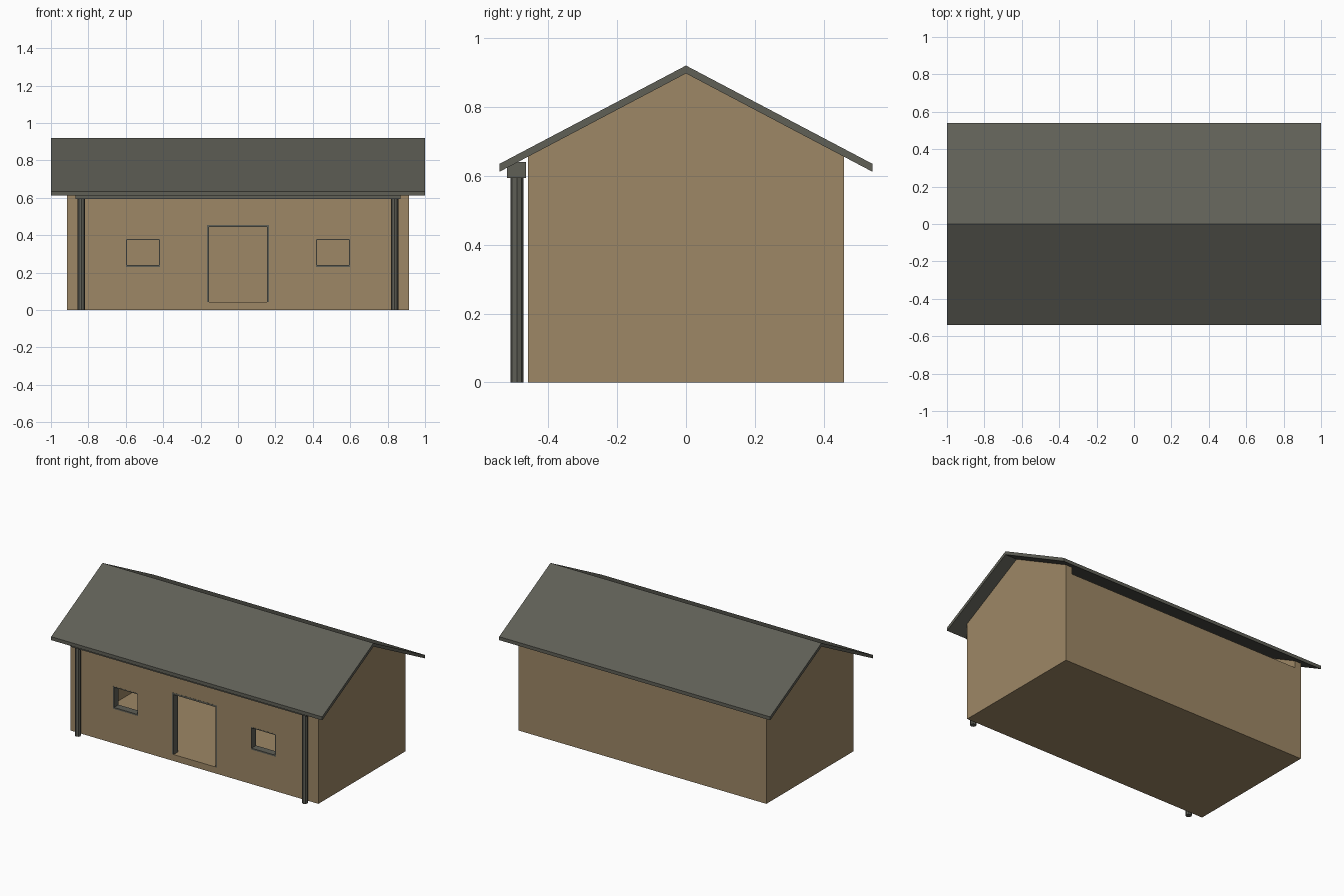
import bpy, bmesh, math

if "Cube" in bpy.data.objects:
    bpy.data.objects.remove(bpy.data.objects["Cube"])


def material(name, rgb):
    m = bpy.data.materials.new(name)
    m.diffuse_color = (*rgb, 1)
    m.use_nodes = True
    m.node_tree.nodes["Principled BSDF"].inputs["Base Color"].default_value = m.diffuse_color
    return m


TAN = material("tan_wall", (0.34, 0.245, 0.133))
GREY = material("dark_grey", (0.115, 0.115, 0.094))

X, Y, T = 0.914, 0.458, 0.046      # wall half sizes and thickness
FLOOR, WALL_TOP = 0.043, 0.61
APEX, SLOPE = 0.897, 0.527         # underside of the roof


def finish(name, bm, mat):
    bmesh.ops.recalc_face_normals(bm, faces=bm.faces)
    me = bpy.data.meshes.new(name)
    bm.to_mesh(me)
    bm.free()
    me.materials.append(mat)
    ob = bpy.data.objects.new(name, me)
    bpy.context.collection.objects.link(ob)
    return ob


def extrude_faces(name, polys, vec, mat):
    """Extrude a set of joined flat polygons along vec."""
    bm = bmesh.new()
    for p in polys:
        bm.faces.new([bm.verts.new(c) for c in p])
    bmesh.ops.remove_doubles(bm, verts=bm.verts, dist=1e-5)
    r = bmesh.ops.extrude_face_region(bm, geom=bm.faces[:], use_keep_orig=True)
    bmesh.ops.translate(bm, vec=vec, verts=[v for v in r["geom"] if isinstance(v, bmesh.types.BMVert)])
    return finish(name, bm, mat)


def box(name, x0, x1, y0, y1, z0, z1, mat):
    return extrude_faces(name, [[(x0, y0, z0), (x1, y0, z0), (x1, y1, z0), (x0, y1, z0)]],
                         (0, 0, z1 - z0), mat)


# floor and back wall
XI, YI = X - T, Y - T
box("floor", -XI, XI, -YI, YI, 0, FLOOR, TAN)
box("back_wall", -XI, XI, YI, Y, 0, WALL_TOP, TAN)

# gable end walls reach up to the roof
for side, x in (("left", -X), ("right", XI)):
    eave = APEX - SLOPE * Y
    extrude_faces(side + "_gable_wall",
                  [[(x, -Y, 0), (x, Y, 0), (x, Y, eave), (x, 0, APEX), (x, -Y, eave)]],
                  (T, 0, 0), TAN)

# front wall with a door opening and two window openings
DOOR = (-0.166, 0.166, FLOOR, 0.455)
WINDOWS = {"left": (-0.60, -0.416, 0.23, 0.38), "right": (0.416, 0.60, 0.23, 0.38)}
holes = [DOOR, *WINDOWS.values()]
xs = sorted({-XI, XI, *(v for h in holes for v in h[:2])})
zs = sorted({0, WALL_TOP, *(v for h in holes for v in h[2:])})
cells = []
for x0, x1 in zip(xs, xs[1:]):
    for z0, z1 in zip(zs, zs[1:]):
        cx, cz = (x0 + x1) / 2, (z0 + z1) / 2
        if not any(h[0] < cx < h[1] and h[2] < cz < h[3] for h in holes):
            cells.append([(x0, -Y, z0), (x1, -Y, z0), (x1, -Y, z1), (x0, -Y, z1)])
extrude_faces("front_wall", cells, (0, T, 0), TAN)


# frames line the openings
def frame(name, hole, w, sill):
    x0, x1, z0, z1 = hole
    y0, y1 = -Y - 0.001, -YI + 0.001
    box(name + "_left_jamb", x0, x0 + w, y0, y1, z0, z1, GREY)
    box(name + "_right_jamb", x1 - w, x1, y0, y1, z0, z1, GREY)
    box(name + "_head", x0 + w, x1 - w, y0, y1, z1 - w, z1, GREY)
    if sill:
        box(name + "_sill", x0 + w, x1 - w, y0, y1, z0, z0 + sill, GREY)


frame("door_frame", DOOR, 0.012, 0)
for side, hole in WINDOWS.items():
    frame(side + "_window_frame", hole, 0.006, 0.01)

# gabled roof
E, TH = 0.541, 0.023
low = APEX - SLOPE * E
extrude_faces("roof", [[(-1, -E, low), (-1, 0, APEX), (-1, E, low),
                        (-1, E, low + TH), (-1, 0, APEX + TH), (-1, -E, low + TH)]],
              (2, 0, 0), GREY)

# porch beam and posts
box("porch_beam", -0.868, 0.868, -0.519, -0.464, 0.593, 0.64, GREY)
for side, s in (("left", -1), ("right", 1)):
    ring = [(s * 0.838 + 0.019 * math.cos(a), -0.491 + 0.019 * math.sin(a), 0)
            for a in (math.tau * i / 8 for i in range(8))]
    extrude_faces(side + "_porch_post", [ring], (0, 0, 0.6), GREY)
